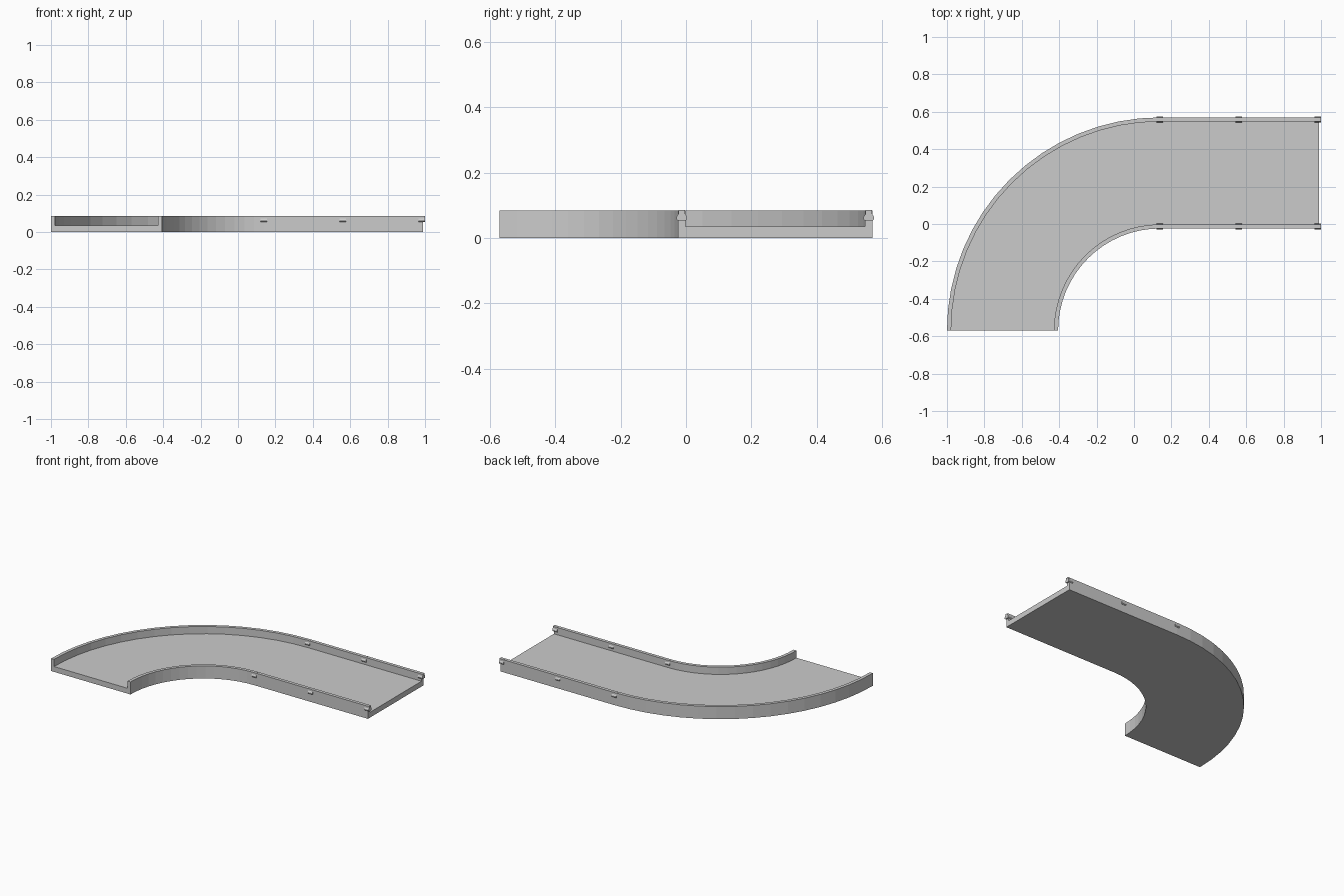
import bpy, bmesh, math

if "Cube" in bpy.data.objects:
    bpy.data.objects.remove(bpy.data.objects["Cube"])

CX, CY = 0.14, -0.57        # centre of the bend
R_IN, R_OUT = 0.546, 1.14   # inner and outer edge radius
WALL, FLOOR, TOP = 0.022, 0.036, 0.085
X_END, STEPS = 0.99, 16


def sweep(name, rings):
    """Skin a closed section through a list of rings and cap both ends."""
    bm = bmesh.new()
    loops = [[bm.verts.new(p) for p in ring] for ring in rings]
    n = len(loops[0])
    for a, b in zip(loops, loops[1:]):
        for i in range(n):
            j = (i + 1) % n
            bm.faces.new((a[i], a[j], b[j], b[i]))
    bm.faces.new(loops[0])
    bm.faces.new(loops[-1][::-1])
    bmesh.ops.recalc_face_normals(bm, faces=bm.faces)
    me = bpy.data.meshes.new(name)
    bm.to_mesh(me)
    bm.free()
    ob = bpy.data.objects.new(name, me)
    bpy.context.collection.objects.link(ob)
    return ob


# Track: U-shaped section swept around the bend and along the straight
section = [(R_IN, 0), (R_OUT, 0), (R_OUT, TOP), (R_OUT - WALL, TOP),
           (R_OUT - WALL, FLOOR), (R_IN + WALL, FLOOR),
           (R_IN + WALL, TOP), (R_IN, TOP)]
rings = []
for k in range(STEPS + 1):
    a = math.pi - k / STEPS * math.pi / 2
    rings.append([(CX + r * math.cos(a), CY + r * math.sin(a), z) for r, z in section])
rings.append([(X_END, CY + r, z) for r, z in section])
sweep("curved_track", rings)

# Clips: small flared blocks straddling both rails
half = [(0.012, 0.053), (0.016, 0.058), (0.016, 0.065), (0.010, 0.074), (0.010, 0.0855)]
clip = half + [(-y, z) for y, z in reversed(half)]
for side, r in (("inner", R_IN + WALL / 2), ("outer", R_OUT - WALL / 2)):
    for i, x in enumerate((0.138, 0.56, 0.982)):
        sweep(f"{side}_rail_clip_{i + 1}",
              [[(x + dx, CY + r + y, z) for y, z in clip] for dx in (-0.017, 0.017)])
